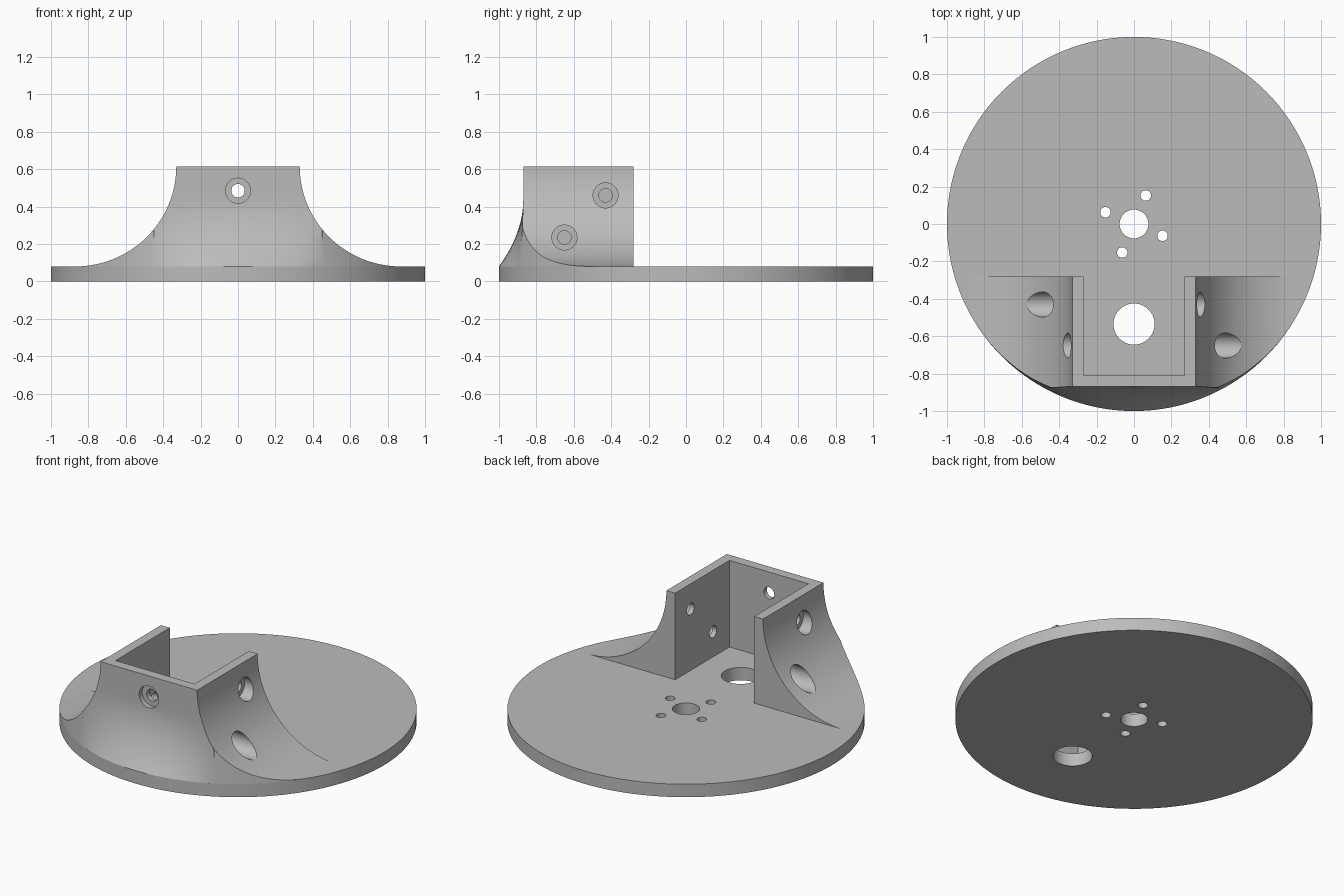
import bpy, bmesh, math
from mathutils import Matrix, Vector

cube = bpy.data.objects.get("Cube")
if cube:
    bpy.data.objects.remove(cube, do_unlink=True)

PLATE, TOP = 0.08, 0.615          # plate top, bracket top
OUT, INN = 0.33, 0.27             # bracket half widths
FRONT, POCKET, BACK = 0.87, 0.81, -0.28
CORNER = 0.45                     # widest point of the front face

grey = bpy.data.materials.new("light_grey")
grey.use_nodes = True
grey.diffuse_color = (0.5, 0.5, 0.5, 1)
grey.node_tree.nodes["Principled BSDF"].inputs["Base Color"].default_value = (0.5, 0.5, 0.5, 1)


def make_object(name, bm):
    bmesh.ops.recalc_face_normals(bm, faces=bm.faces)
    mesh = bpy.data.meshes.new(name)
    bm.to_mesh(mesh)
    bm.free()
    mesh.materials.append(grey)
    obj = bpy.data.objects.new(name, mesh)
    bpy.context.collection.objects.link(obj)
    return obj


def add_cylinder(bm, start, end, radius, sides=40):
    a, b = Vector(start), Vector(end)
    turn = (b - a).to_track_quat('Z', 'Y').to_matrix().to_4x4()
    bmesh.ops.create_cone(bm, cap_ends=True, segments=sides, radius1=radius, radius2=radius,
                          depth=(b - a).length, matrix=Matrix.Translation((a + b) / 2) @ turn)


def cut(obj, cylinders):
    bm = bmesh.new()
    for c in cylinders:
        add_cylinder(bm, *c)
    cutter = make_object("hole_cutter", bm)
    cutter.hide_render = True
    mod = obj.modifiers.new("holes", 'BOOLEAN')
    mod.operation, mod.solver, mod.object = 'DIFFERENCE', 'EXACT', cutter
    select(obj)
    bpy.ops.object.modifier_apply(modifier=mod.name)
    bpy.data.objects.remove(cutter, do_unlink=True)


def select(obj):
    bpy.ops.object.select_all(action='DESELECT')
    obj.select_set(True)
    bpy.context.view_layer.objects.active = obj


def smooth(obj):
    select(obj)
    bpy.ops.object.shade_smooth_by_angle(angle=math.radians(30))


# Round base plate with shaft hole, four screw holes and a cable hole
bm = bmesh.new()
add_cylinder(bm, (0, 0, 0), (0, 0, PLATE), 1, 128)
plate = make_object("base_plate", bm)
holes = [(0, 0, 0.077), (0, -0.535, 0.11)]
for i in range(4):
    a = math.radians(67.5 + 90 * i)
    holes.append((0.165 * math.cos(a), 0.165 * math.sin(a), 0.028))
cut(plate, [((x, y, -0.1), (x, y, 0.2), r) for x, y, r in holes])
smooth(plate)


# Flared bracket: one U-shaped outline per height, lofted upward
def front_y(x, z):
    t = max(0, (0.44 - z) / 0.36)
    return -(FRONT + t * t * (math.sqrt(1 - x * x) - FRONT))


def outline(angle):
    z = TOP - (TOP - PLATE) * math.sin(angle)
    w = FRONT - (FRONT - OUT) * math.cos(angle)
    corner = min(w, CORNER)
    rim = 1 - 0.1 * (z - PLATE)
    half = [(corner * i / 12, front_y(corner * i / 12, z)) for i in range(13)]
    for i in range(1, 13):
        x = corner + (w - corner) * i / 12
        y = -math.sqrt(rim * rim - x * x) if w > CORNER else front_y(x, z)
        half.append((x, y))
    half += [(w, BACK), (INN, BACK), (INN, -POCKET)]
    return [(x, y, z) for x, y in half] + [(-x, y, z) for x, y in reversed(half[1:])]


bm = bmesh.new()
steps = 32
rings = [[bm.verts.new(p) for p in outline(math.pi / 2 * i / steps)] for i in range(steps + 1)]
n = len(rings[0])


# The outline closes across the pocket's inner front wall
for upper, lower in zip(rings, rings[1:]):
    for i in range(n):
        j = (i + 1) % n
        bm.faces.new((upper[i], upper[j], lower[j], lower[i]))
bm.faces.new(rings[0])
bm.faces.new(rings[-1])
bmesh.ops.remove_doubles(bm, verts=bm.verts, dist=0.00005)
bmesh.ops.dissolve_degenerate(bm, edges=bm.edges, dist=0.00005)
bracket = make_object("flared_bracket", bm)

# Counterbored screw holes in the front and side walls
shafts = [((0, -0.7, 0.485), (0, -1.1, 0.485), 0.036)]
bores = [((0, -0.84, 0.485), (0, -1.1, 0.485), 0.067)]
for side, y, z in ((1, -0.43, 0.46), (1, -0.65, 0.235), (-1, -0.43, 0.235), (-1, -0.65, 0.46)):
    shafts.append(((side * 0.2, y, z), (side, y, z), 0.036))
    bores.append(((side * 0.30, y, z), (side, y, z), 0.067))
cut(bracket, shafts)
cut(bracket, bores)
smooth(bracket)
